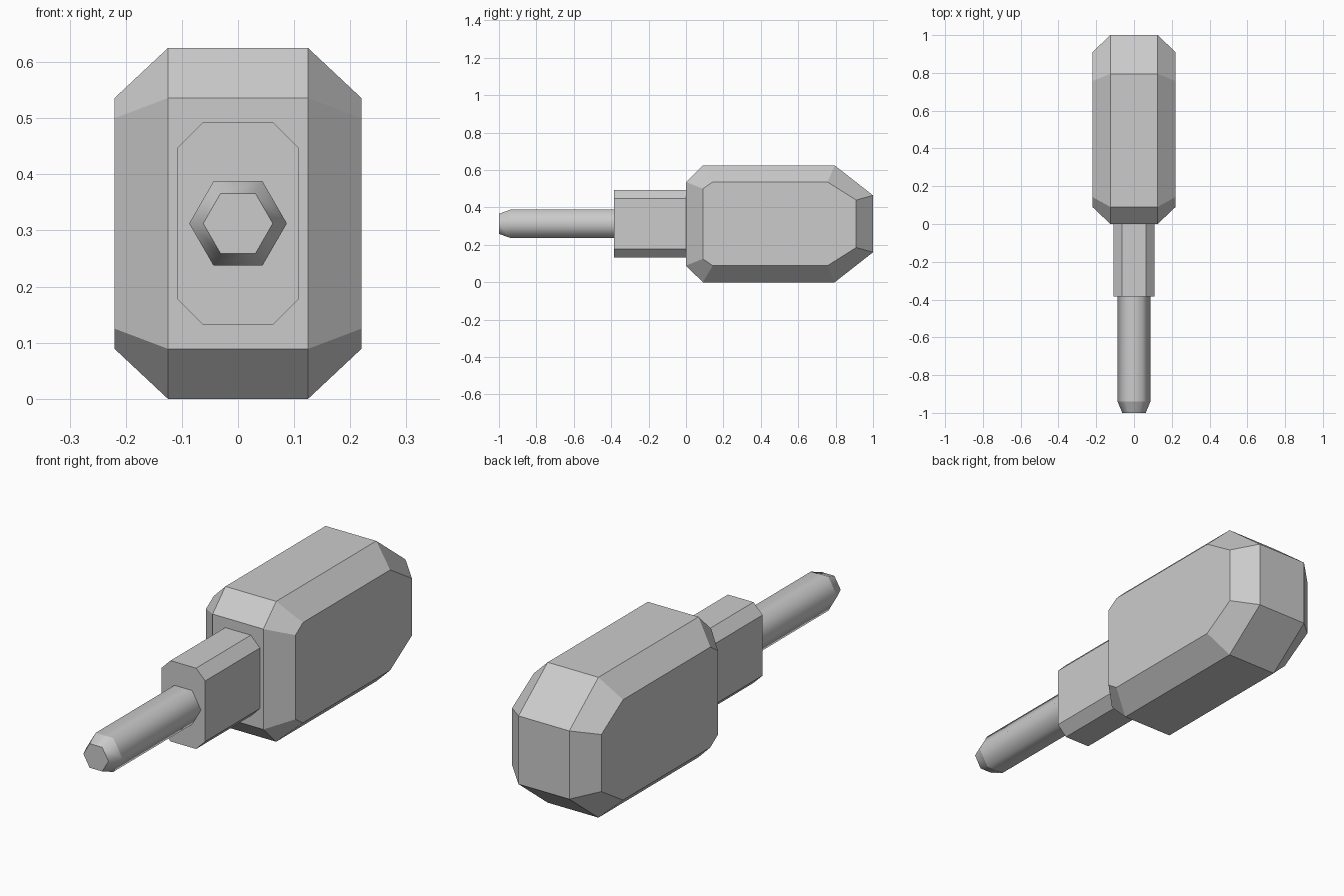
import bpy, bmesh, math

cube = bpy.data.objects.get("Cube")
if cube:
    bpy.data.objects.remove(cube, do_unlink=True)

grey = bpy.data.materials.new("plain_grey")
grey.use_nodes = True
colour = (0.6, 0.6, 0.6, 1)
grey.diffuse_color = colour
grey.node_tree.nodes["Principled BSDF"].inputs["Base Color"].default_value = colour

MID = 0.3125  # height of the plug's axis


def loft(name, rings, smooth_sides=False):
    """Skin matching rings of points and cap both ends."""
    bm = bmesh.new()
    loops = [[bm.verts.new(p) for p in ring] for ring in rings]
    for a, b in zip(loops, loops[1:]):
        n = len(a)
        for i in range(n):
            j = (i + 1) % n
            face = bm.faces.new((a[i], a[j], b[j], b[i]))
            face.smooth = smooth_sides
    bm.faces.new(loops[0])
    bm.faces.new(loops[-1])
    bmesh.ops.recalc_face_normals(bm, faces=bm.faces)
    # Keep every ring crisp while the sides shade smoothly round the axis
    for loop in loops:
        for i, v in enumerate(loop):
            bm.edges.get((v, loop[(i + 1) % len(loop)])).smooth = False
    mesh = bpy.data.meshes.new(name)
    bm.to_mesh(mesh)
    bm.free()
    mesh.materials.append(grey)
    obj = bpy.data.objects.new(name, mesh)
    bpy.context.collection.objects.link(obj)
    return obj


def side_ring(x, upper):
    """Closed ring in the side plane: upper (y, height) points mirrored below the axis."""
    lower = [(y, -h) for y, h in reversed(upper)]
    return [(x, y, MID + h) for y, h in upper + lower]


def hexagon(y, radius):
    return [(radius * math.cos(i * math.pi / 3), y,
             MID + radius * math.sin(i * math.pi / 3)) for i in range(6)]


# Grip: chamfered block, outer faces inset from the main outline
outline = [(0, 0.2235), (0.09, 0.3125), (0.795, 0.3125), (1, 0.152)]
flank = [(0.09, 0.1875), (0.143, 0.2235), (0.757, 0.2235), (0.91, 0.127)]
loft("grip", [side_ring(-0.22, flank), side_ring(-0.125, outline),
              side_ring(0.125, outline), side_ring(0.22, flank)])

# Collar: tall bar with chamfered corners
corners = [(-0.108, 0.135), (-0.063, 0.18), (0.063, 0.18), (0.108, 0.135)]
section = corners + [(x, -h) for x, h in reversed(corners)]
loft("collar", [[(x, y, MID + h) for x, h in section] for y in (-0.385, 0.02)])

# Pin: six-sided shaft with a tapered tip
loft("pin", [hexagon(-0.37, 0.087), hexagon(-0.94, 0.087), hexagon(-1, 0.062)],
     smooth_sides=True)
